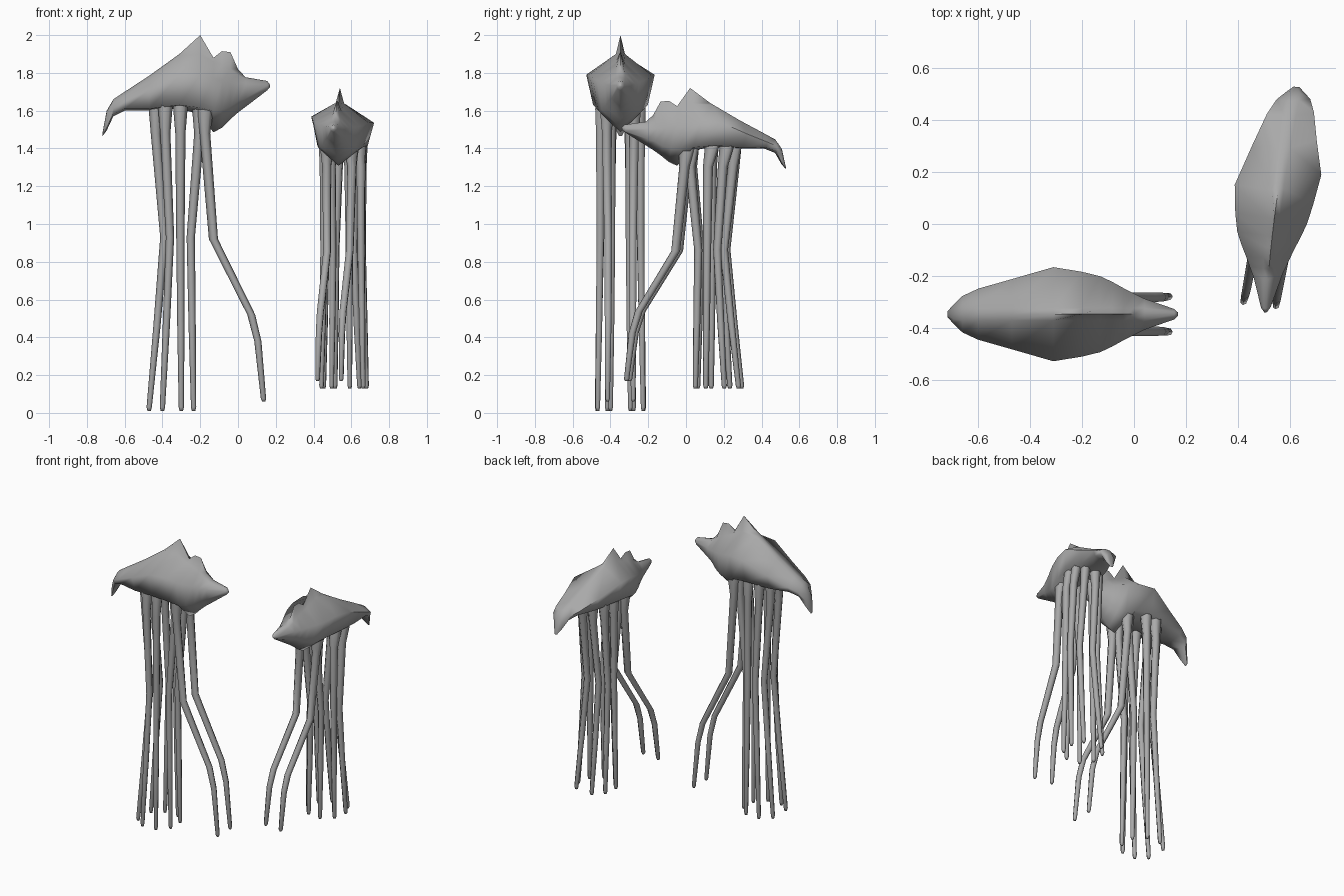
import bpy, bmesh, math
from mathutils import Vector

cube = bpy.data.objects.get("Cube")
if cube:
    bpy.data.objects.remove(cube, do_unlink=True)

grey = bpy.data.materials.new("stone_grey")
grey.use_nodes = True
colour = (0.4, 0.4, 0.4, 1)
grey.diffuse_color = colour
bsdf = grey.node_tree.nodes["Principled BSDF"]
bsdf.inputs["Base Color"].default_value = colour
bsdf.inputs["Roughness"].default_value = 0.8


# Placement of the two creatures: one faces +x, the smaller one faces -y with a bent spine
def place_large(x, y, z):
    return Vector((x, y - 0.347, z))


def place_small(x, y, z):
    along = -0.174 - 0.978 * x
    spine = 0.537 + 0.12 * along + 0.09 * along ** 2
    if z < 1:  # the reaching feet swing to one side
        spine += 0.12 * min(0, along + 0.1)
    # the body rolls and its left flank sits further back
    upper = min(1, max(0, (z - 1.45) / 0.3))
    shift = 0.45 * upper * max(0, y) - 0.12 * y
    return Vector((spine + 0.92 * y, along + shift, 0.8 * z + 0.12 - 0.09 * upper * y))


def loft(name, rings, place):
    """Skin closed rings of local points and cap both ends."""
    bm = bmesh.new()
    loops = [[bm.verts.new(place(*p)) for p in ring] for ring in rings]
    n = len(loops[0])
    for a, b in zip(loops, loops[1:]):
        for i in range(n):
            j = (i + 1) % n
            bm.faces.new((a[i], a[j], b[j], b[i]))
    bm.faces.new(loops[0])
    bm.faces.new(loops[-1])
    bmesh.ops.recalc_face_normals(bm, faces=bm.faces)
    mesh = bpy.data.meshes.new(name)
    bm.to_mesh(mesh)
    bm.free()
    mesh.materials.append(grey)
    obj = bpy.data.objects.new(name, mesh)
    bpy.context.collection.objects.link(obj)
    bpy.ops.object.select_all(action="DESELECT")
    obj.select_set(True)
    bpy.context.view_layer.objects.active = obj
    bpy.ops.object.shade_smooth_by_angle(angle=math.radians(80))


# Body stations: x, crest, crest base, half width, side height, lower side, belly
BODY = [
    (-.717, 1.485, 1.48, .012, 1.475, 1.468, 1.465),
    (-.695, 1.6, 1.595, .036, 1.56, 1.51, 1.495),
    (-.66, 1.66, 1.655, .07, 1.62, 1.585, 1.57),
    (-.6, 1.70, 1.69, .098, 1.65, 1.61, 1.6),
    (-.47, 1.785, 1.775, .135, 1.71, 1.61, 1.6),
    (-.31, 1.9, 1.89, .181, 1.79, 1.63, 1.61),
    (-.2, 2.0, 1.9, .163, 1.79, 1.615, 1.58),
    (-.13, 1.88, 1.86, .146, 1.77, 1.60, 1.485),
    (-.085, 1.915, 1.845, .125, 1.76, 1.605, 1.51),
    (-.04, 1.91, 1.82, .1, 1.75, 1.62, 1.555),
    (.0, 1.82, 1.79, .08, 1.74, 1.65, 1.59),
    (.04, 1.777, 1.77, .06, 1.735, 1.665, 1.62),
    (.155, 1.757, 1.753, .02, 1.735, 1.715, 1.708),
    (.17, 1.737, 1.736, .006, 1.732, 1.728, 1.726),
]


def body_ring(x, crest, base, w, side, low, belly):
    f = min(.024, w * .5)
    half = [(f, base), (w, side), (w * .8, low)]
    ring = [(0, crest)] + half + [(0, belly)] + [(-y, z) for y, z in reversed(half)]
    return [(x, y, z) for y, z in ring]


def leg_rings(path, side):
    """Six-sided rings along a path of (x, y, z, radius)."""
    return [[(x + r * math.cos(k * math.pi / 3), side * y + r * math.sin(k * math.pi / 3), z)
             for k in range(6)] for x, y, z, r in path]


# Walking legs: name, x at root, knee and foot, y at root, knee and foot
LEGS = [
    ("rear_inner_leg", (-.435, -.39, -.47), (.045, .052, .07)),
    ("rear_outer_leg", (-.385, -.36, -.40), (.1, .105, .123)),
    ("middle_outer_leg", (-.305, -.305, -.30), (.106, .107, .12)),
    ("middle_inner_leg", (-.205, -.25, -.235), (.05, .047, .052)),
]


def straight_path(xs, ys):
    (xr, xk, xf), (yr, yk, yf) = xs, ys
    return [
        (xr, yr * .8, 1.7, .045), (xr, yr * .95, 1.61, .038), (xr, yr, 1.48, .027),
        (xk, yk, .93, .022), ((xk + xf) / 2, (yk + yf) / 2, .45, .019),
        (xf, yf, .03, .014), (xf, yf, .01, .009),
    ]


# Reaching front legs
FRONT = [
    (-.17, .06, 1.68, .05), (-.175, .07, 1.58, .042), (-.175, .073, 1.48, .028),
    (-.13, .065, .92, .024), (.07, .065, .52, .021), (.105, .066, .38, .019),
    (.135, .068, .075, .014), (.136, .068, .06, .008),
]

for label, place in (("large", place_large), ("small", place_small)):
    loft(label + "_body", [body_ring(*s) for s in BODY], place)
    for side, side_name in ((1, "left"), (-1, "right")):
        for name, xs, ys in LEGS:
            loft(f"{label}_{side_name}_{name}", leg_rings(straight_path(xs, ys), side), place)
        loft(f"{label}_{side_name}_front_leg", leg_rings(FRONT, side), place)
